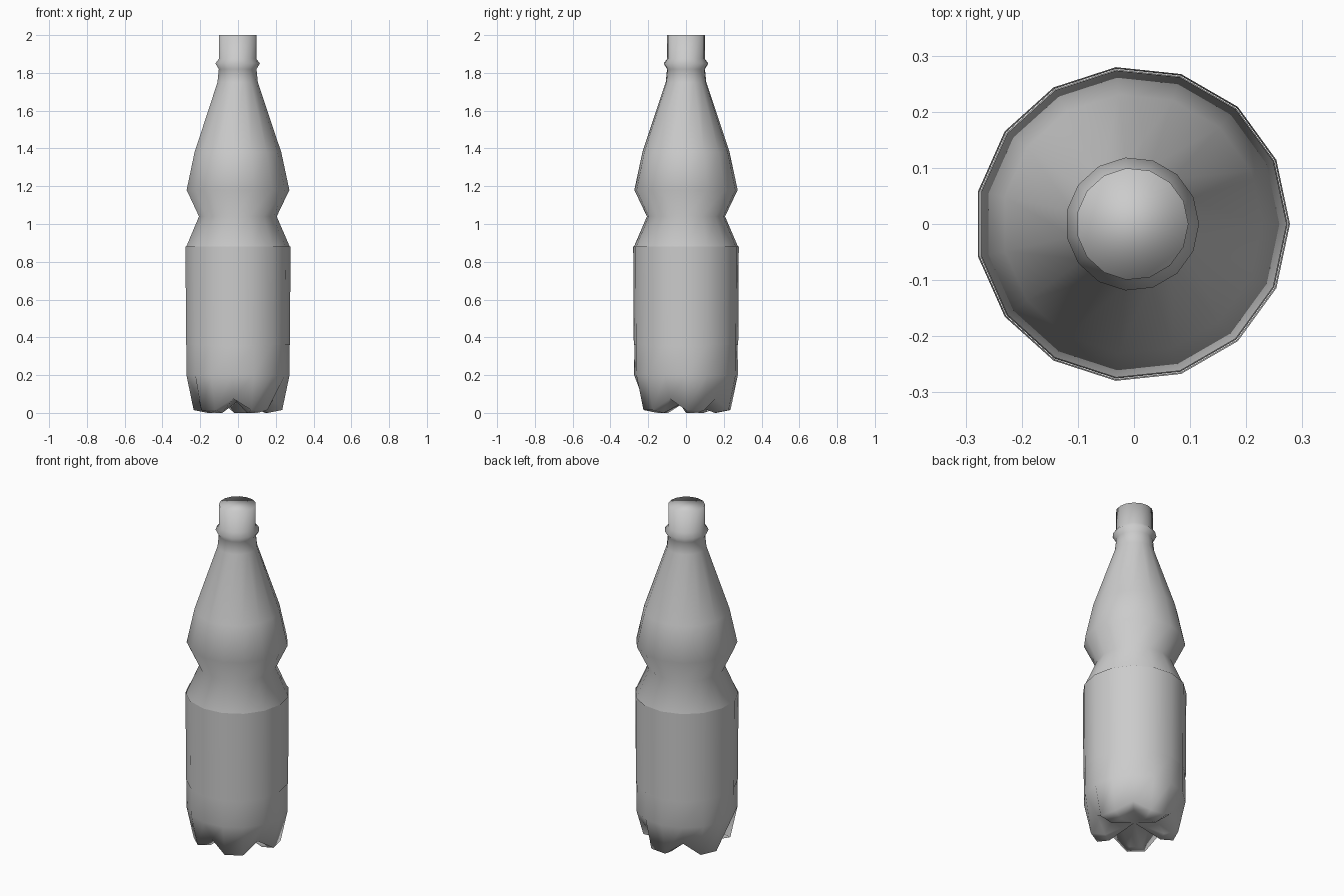
import bpy, bmesh
from math import cos, sin, tau

SIDES = 15
CENTRE_X = -0.003

if "Cube" in bpy.data.objects:
    bpy.data.objects.remove(bpy.data.objects["Cube"])


def material(name, value):
    mat = bpy.data.materials.new(name)
    mat.use_nodes = True
    colour = (value, value, value, 1)
    mat.diffuse_color = colour
    mat.node_tree.nodes["Principled BSDF"].inputs["Base Color"].default_value = colour
    return mat


def ring(bm, radius, z):
    """One level of the bottle; radius and z may vary by side."""
    verts = []
    for i in range(SIDES):
        a = tau * i / SIDES
        r = radius(i) if callable(radius) else radius
        h = z(i) if callable(z) else z
        verts.append(bm.verts.new((CENTRE_X + r * cos(a), r * sin(a), h)))
    return verts


def bridge(bm, lower, upper):
    for i in range(SIDES):
        j = (i + 1) % SIDES
        bm.faces.new((lower[i], lower[j], upper[j], upper[i]))


def finish(bm, name, mat):
    mesh = bpy.data.meshes.new(name)
    bm.normal_update()
    bm.to_mesh(mesh)
    bm.free()
    mesh.materials.append(mat)
    mesh.shade_smooth()
    obj = bpy.data.objects.new(name, mesh)
    bpy.context.collection.objects.link(obj)
    return obj


def petal(foot, notch):
    """Five-footed base: every third side is a notch."""
    return lambda i: notch if i % 3 == 2 else foot


grey = material("plain grey", 0.6)

# Bottle: footed base, body, waist, shoulder, neck collar and closed top
bm = bmesh.new()
levels = [
    (petal(0.16, 0.12), petal(0.0, 0.07)),
    (petal(0.237, 0.21), petal(0.015, 0.075)),
    (0.276, 0.20), (0.275, 0.36), (0.277, 0.88),
    (0.208, 1.04), (0.275, 1.18), (0.232, 1.38), (0.108, 1.75),
    (0.101, 1.82), (0.119, 1.85), (0.100, 1.875), (0.100, 2.0),
]
rings = [ring(bm, r, z) for r, z in levels]
for low, high in zip(rings, rings[1:]):
    bridge(bm, low, high)
bm.faces.new(rings[-1])
base_centre = bm.verts.new((CENTRE_X, 0, 0.06))
for i in range(SIDES):
    bm.faces.new((base_centre, rings[0][(i + 1) % SIDES], rings[0][i]))
finish(bm, "bottle", grey)

# Label: thin sleeve around the body
bm = bmesh.new()
bridge(bm, ring(bm, 0.278, 0.36), ring(bm, 0.281, 0.88))
finish(bm, "label", grey)
